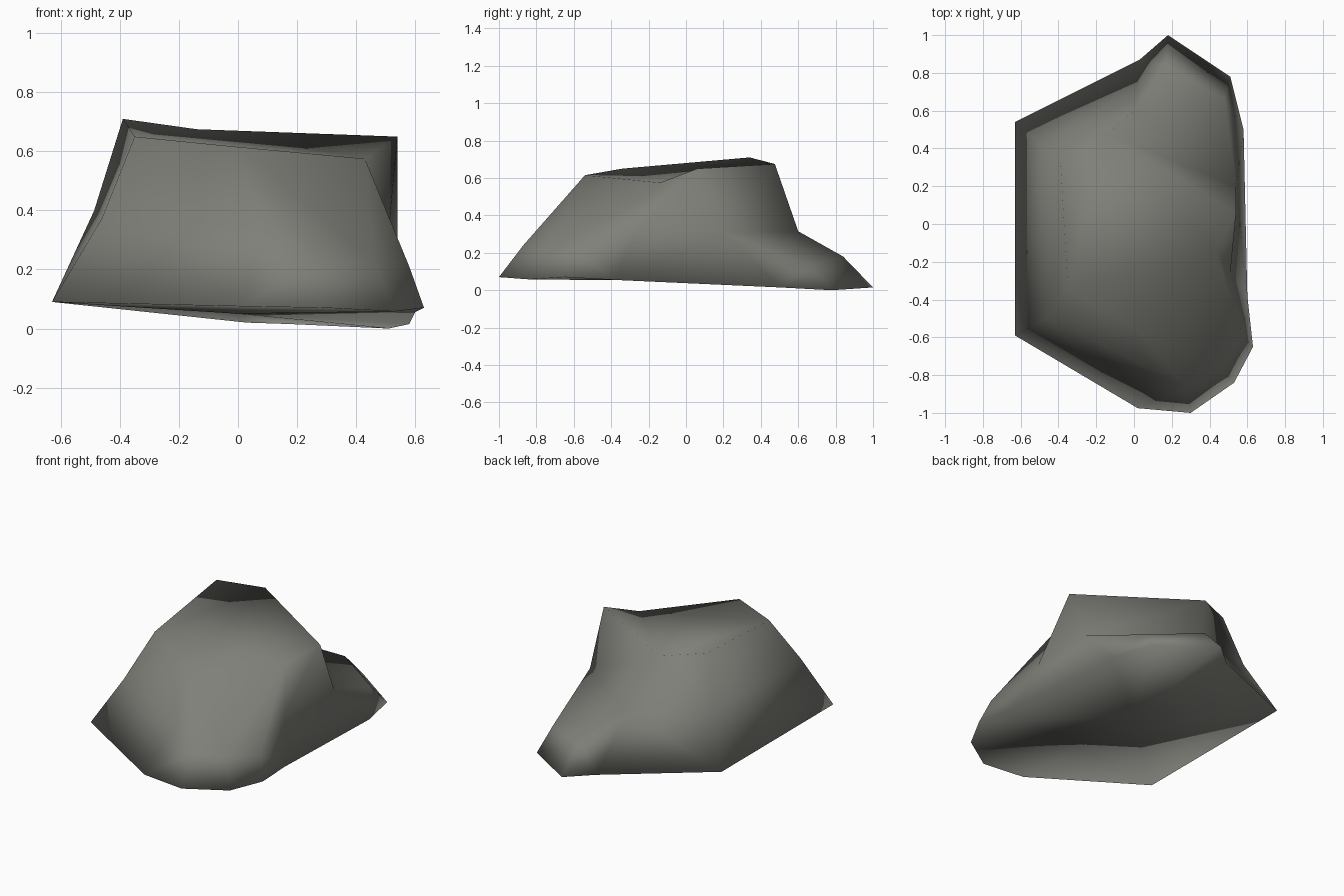
import bpy, bmesh
from mathutils import Vector

if "Cube" in bpy.data.objects:
    bpy.data.objects.remove(bpy.data.objects["Cube"])

# Cross-section rings of the boulder, listed in the same order around it
base = [(-.63, .54, .09), (-.63, -.59, .09), (.02, -.975, .075), (.30, -1.0, .07),
        (.53, -.84, .058), (.63, -.65, .07), (.60, -.38, .055), (.58, .50, .015),
        (.51, .78, 0), (.18, 1.0, .015), (.03, .87, .02)]
heel = (.54, .20, .31)
waist = [(-.487, .41, .40), (-.46, -.50, .375), (.08, -.76, .34), (.28, -.87, .24),
         (.46, -.76, .23), (.58, -.60, .21), (.51, -.26, .32), heel,
         (.48, .66, .135), (.17, .84, .18), (0, .60, .315)]
crown = [(-.39, .34, .71), (-.35, -.34, .65), (0, -.54, .615),
         (.43, -.14, .575), (.54, .06, .65), (-.14, .475, .675)]

# The back ledge steps in to the foot of the upper wall
foot = waist[:8] + [heel] + [waist[10]] * 2
top = [crown[i] for i in (0, 1, 2, 2, 3, 3, 3, 4, 4, 5, 5)]

bm = bmesh.new()
shared = {}


def vert(p):
    if p not in shared:
        shared[p] = bm.verts.new(Vector(p))
    return shared[p]


def face(points):
    # skip repeated corners so rings may share points
    pts = list(dict.fromkeys(points))
    if len(pts) > 2:
        bm.faces.new([vert(p) for p in pts])


# Side walls; two warped panels are split along their ridge line
rings = [base, waist, foot, top]
ridges = {(2, 6), (0, 8)}
for r in range(3):
    low, high = rings[r], rings[r + 1]
    for i in range(len(low)):
        j = (i + 1) % len(low)
        if (r, i) in ridges:
            face([low[i], low[j], high[j]])
            face([low[i], high[j], high[i]])
        else:
            face([low[i], low[j], high[j], high[i]])

# Top, and underside as a fan around its middle
face(crown)
for i in range(len(base)):
    face([base[i], (0, 0, .05), base[(i + 1) % len(base)]])
bmesh.ops.triangulate(bm, faces=bm.faces[:])
bmesh.ops.recalc_face_normals(bm, faces=bm.faces[:])
for f in bm.faces:
    f.smooth = True

mesh = bpy.data.meshes.new("boulder")
bm.to_mesh(mesh)
bm.free()
stone = bpy.data.materials.new("grey stone")
stone.diffuse_color = (.21, .215, .19, 1)
stone.use_nodes = True
stone.node_tree.nodes["Principled BSDF"].inputs["Base Color"].default_value = stone.diffuse_color
mesh.materials.append(stone)
rock = bpy.data.objects.new("boulder", mesh)
bpy.context.collection.objects.link(rock)
